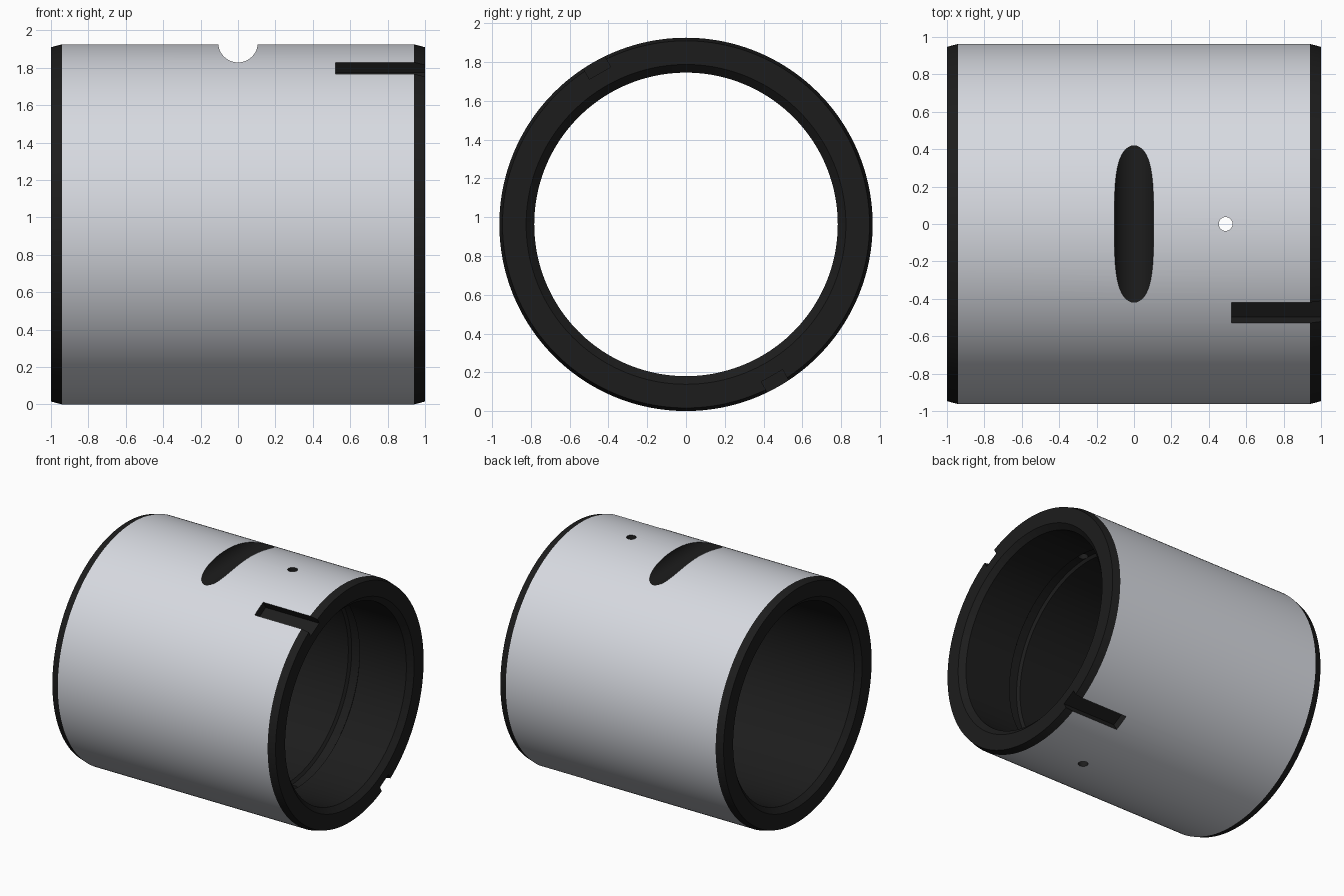
import bpy, bmesh, math

if "Cube" in bpy.data.objects:
    bpy.data.objects.remove(bpy.data.objects["Cube"])

R, BORE = 0.963, 0.783
SEG = 192
SLOT_DEPTH = 0.065

# Sleeve cross-section (x, radius): outer chamfers, bore chamfers, inner oil groove
profile = [(-1, 0.947), (-0.94, R), (0.94, R), (1, 0.947), (1, 0.825), (0.96, BORE),
           (0.54, BORE), (0.525, 0.805), (0.455, 0.805), (0.44, BORE),
           (-0.96, BORE), (-1, 0.825)]

bm = bmesh.new()
rings = []
for i in range(SEG):
    a = 2 * math.pi * i / SEG
    rings.append([bm.verts.new((x, r * math.sin(a), R + r * math.cos(a))) for x, r in profile])
n = len(profile)
for i in range(SEG):
    p, q = rings[i], rings[(i + 1) % SEG]
    for j in range(n):
        k = (j + 1) % n
        bm.faces.new((p[j], p[k], q[k], q[j]))
bmesh.ops.recalc_face_normals(bm, faces=bm.faces)
mesh = bpy.data.meshes.new("bearing_sleeve")
bm.to_mesh(mesh)
bm.free()
sleeve = bpy.data.objects.new("bearing_sleeve", mesh)
bpy.context.collection.objects.link(sleeve)


def cut(cutter, name):
    """Subtract a cutter from the sleeve, then remove it."""
    cutter.name = name
    cutter.hide_render = True
    bpy.ops.object.select_all(action='DESELECT')
    sleeve.select_set(True)
    bpy.context.view_layer.objects.active = sleeve
    mod = sleeve.modifiers.new(name, 'BOOLEAN')
    mod.operation = 'DIFFERENCE'
    mod.solver = 'EXACT'
    mod.object = cutter
    bpy.ops.object.modifier_apply(modifier=mod.name)
    bpy.data.objects.remove(cutter)


# Round cross groove over the top
bpy.ops.mesh.primitive_cylinder_add(vertices=64, radius=0.106, depth=2,
                                    location=(0, 0, 1.935), rotation=(math.pi / 2, 0, 0))
cut(bpy.context.object, "groove_cutter")

# Oil hole through both walls
bpy.ops.mesh.primitive_cylinder_add(vertices=32, radius=0.037, depth=3, location=(0.49, 0, R))
cut(bpy.context.object, "oil_hole_cutter")

# Two shallow keyways at the right end, opposite each other and tilted 30 degrees
tilt = math.radians(29.6)
mid = R - SLOT_DEPTH + 0.15
for s in (1, -1):
    bpy.ops.mesh.primitive_cube_add(
        size=1, rotation=(tilt, 0, 0),
        location=(0.82, -s * mid * math.sin(tilt), R + s * mid * math.cos(tilt)))
    bpy.context.object.scale = (0.6, 0.126, 0.3)
    cut(bpy.context.object, "keyway_cutter")


def material(name, colour):
    mat = bpy.data.materials.new(name)
    mat.diffuse_color = (*colour, 1)
    mat.use_nodes = True
    mat.node_tree.nodes["Principled BSDF"].inputs["Base Color"].default_value = mat.diffuse_color
    return mat


# Bright turned outside, dark everywhere else
mesh = sleeve.data
mesh.materials.clear()
mesh.materials.append(material("dark_metal", (0.012, 0.012, 0.012)))
mesh.materials.append(material("bright_metal", (0.68, 0.70, 0.75)))
for f in mesh.polygons:
    y, z = f.center.y, f.center.z - R
    r = math.hypot(y, z)
    radial = (f.normal.y * y + f.normal.z * z) / r
    f.material_index = int(r > R - 0.003 and radial > 0.99 and abs(f.center.x) < 0.94)

bpy.ops.object.select_all(action='DESELECT')
sleeve.select_set(True)
bpy.context.view_layer.objects.active = sleeve
bpy.ops.object.shade_smooth_by_angle(angle=math.radians(12))
